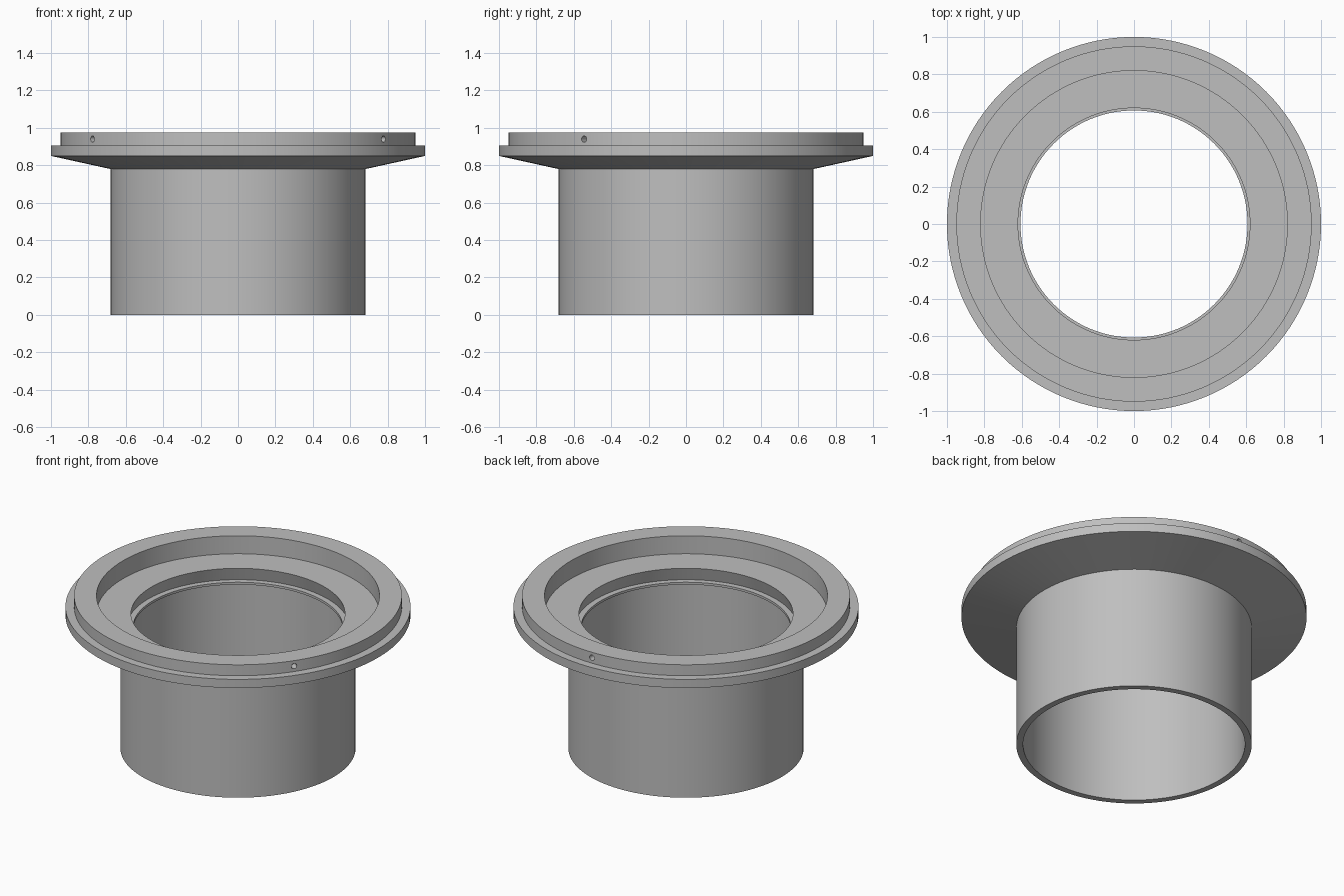
import bpy
import bmesh
import math
from mathutils import Matrix, Vector

cube = bpy.data.objects.get("Cube")
if cube:
    bpy.data.objects.remove(cube, do_unlink=True)

SEGMENTS = 128

metal = bpy.data.materials.new("plain grey")
metal.use_nodes = True
grey = (0.52, 0.52, 0.52, 1)
metal.diffuse_color = grey
metal.node_tree.nodes["Principled BSDF"].inputs["Base Color"].default_value = grey


def add_object(name, bm):
    mesh = bpy.data.meshes.new(name)
    bmesh.ops.recalc_face_normals(bm, faces=bm.faces)
    bm.to_mesh(mesh)
    bm.free()
    mesh.materials.append(metal)
    obj = bpy.data.objects.new(name, mesh)
    bpy.context.collection.objects.link(obj)
    return obj


def lathe(name, profile):
    """Revolve a closed (radius, height) profile about z."""
    bm = bmesh.new()
    verts = [bm.verts.new((r, 0, z)) for r, z in profile]
    edges = [bm.edges.new((a, b)) for a, b in zip(verts, verts[1:] + verts[:1])]
    bmesh.ops.spin(bm, geom=verts + edges, cent=(0, 0, 0), axis=(0, 0, 1),
                   angle=math.tau, steps=SEGMENTS, use_duplicate=False)
    bmesh.ops.remove_doubles(bm, verts=bm.verts, dist=0.0005)
    return add_object(name, bm)


# Flanged sleeve: tube, conical flange underside, stepped rim, recess, seal groove and lip
sleeve = lathe("flanged_sleeve", [
    (0.643, 0), (0.682, 0), (0.682, 0.78), (1, 0.85), (1, 0.905),
    (0.95, 0.905), (0.95, 0.975), (0.82, 0.975), (0.82, 0.86),
    (0.62, 0.86), (0.643, 0.777), (0.607, 0.777), (0.607, 0.762), (0.643, 0.762),
])

# Blind radial holes in the upper rim
bm = bmesh.new()
for degrees in (-35, 90, 215):
    angle = math.radians(degrees)
    place = (Matrix.Rotation(angle, 4, 'Z') @ Matrix.Translation((0.95, 0, 0.94))
             @ Matrix.Rotation(math.pi / 2, 4, 'Y'))
    bmesh.ops.create_cone(bm, cap_ends=True, segments=20, radius1=0.017,
                          radius2=0.017, depth=0.1, matrix=place)
cutter = add_object("hole_cutter", bm)
cutter.hide_render = True
cutter.hide_set(True)

cut = sleeve.modifiers.new("holes", 'BOOLEAN')
cut.operation = 'DIFFERENCE'
cut.solver = 'EXACT'
cut.object = cutter

bpy.ops.object.select_all(action='DESELECT')
sleeve.select_set(True)
bpy.context.view_layer.objects.active = sleeve
bpy.ops.object.modifier_apply(modifier=cut.name)
bpy.data.objects.remove(cutter, do_unlink=True)

# Smooth round walls with crisp edges
bpy.ops.object.shade_smooth_by_angle(angle=math.radians(11))
